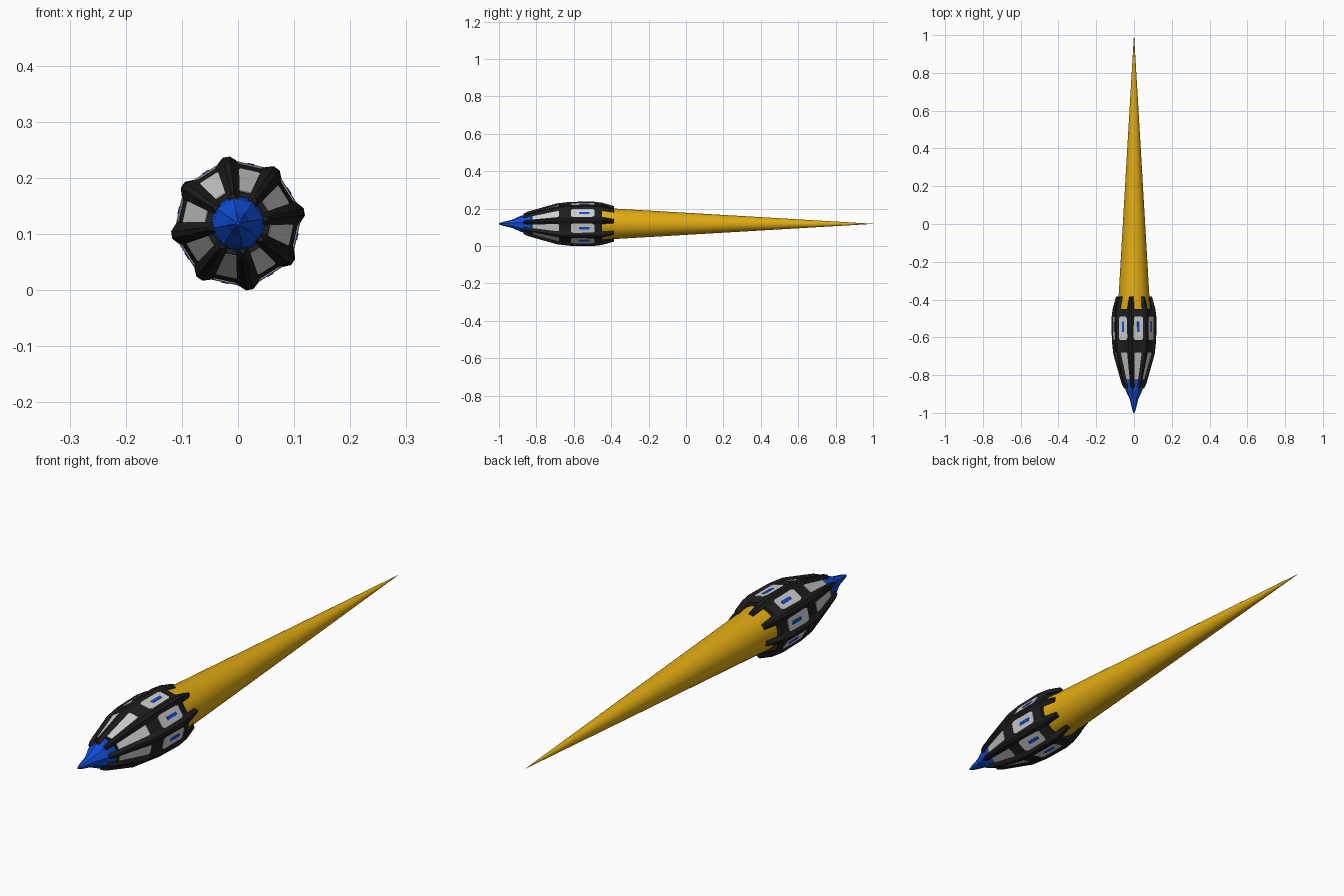
import bpy, bmesh, math
from mathutils import Vector

if "Cube" in bpy.data.objects:
    bpy.data.objects.remove(bpy.data.objects["Cube"])

AXIS_Z = 0.119
SIDES = 8
RIB_ANGLES = [math.radians(10 + 45 * k) for k in range(SIDES)]
PANEL_ANGLES = [a + math.radians(22.5) for a in RIB_ANGLES]


def material(name, colour):
    m = bpy.data.materials.new(name)
    m.use_nodes = True
    m.diffuse_color = (*colour, 1)
    m.node_tree.nodes["Principled BSDF"].inputs["Base Color"].default_value = (*colour, 1)
    return m


black = material("black", (0.013, 0.013, 0.013))
white = material("light grey", (0.62, 0.62, 0.62))
blue = material("blue", (0.005, 0.075, 0.68))
gold = material("gold", (0.75, 0.41, 0.006))


def place(angle, y, radial, tangent=0):
    """Point around the long axis, given by distance out and sideways offset."""
    c, s = math.cos(angle), math.sin(angle)
    return Vector((c * radial - s * tangent, y, AXIS_Z + s * radial + c * tangent))


def finish(name, bm, mat, smooth=False):
    bmesh.ops.recalc_face_normals(bm, faces=bm.faces)
    mesh = bpy.data.meshes.new(name)
    bm.to_mesh(mesh)
    bm.free()
    mesh.materials.append(mat)
    ob = bpy.data.objects.new(name, mesh)
    bpy.context.collection.objects.link(ob)
    if smooth:
        for p in mesh.polygons:
            p.use_smooth = len(p.vertices) == 4
    return ob


def loft(bm, rings):
    """Skin a list of closed rings and cap both ends."""
    rows = [[bm.verts.new(p) for p in ring] for ring in rings]
    n = len(rows[0])
    for a, b in zip(rows, rows[1:]):
        for i in range(n):
            j = (i + 1) % n
            bm.faces.new((a[i], a[j], b[j], b[i]))
    bm.faces.new(rows[0])
    bm.faces.new(rows[-1])


def lathe(name, profile, angles, mat, smooth=False):
    bm = bmesh.new()
    loft(bm, [[place(a, y, r) for a in angles] for y, r in profile])
    return finish(name, bm, mat, smooth)


def plate(bm, angle, start, end, chamfer, low, high):
    """Flat panel with clipped corners; start and end are (y, radius, half width)."""
    (y0, r0, w0), (y1, r1, w1) = start, end
    outline = []
    for u, side in ((0, -1), (chamfer, -1), (1 - chamfer, -1), (1, -1),
                    (1, 1), (1 - chamfer, 1), (chamfer, 1), (0, 1)):
        w = (w0 + (w1 - w0) * u) * (0.75 if u in (0, 1) else 1)
        outline.append((y0 + (y1 - y0) * u, r0 + (r1 - r0) * u, w * side))
    loft(bm, [[place(angle, y, r + h, t) for y, r, t in outline] for h in (low, high)])


# Shell: eight-sided barrel, radii measured to the flats
flat = 1 / math.cos(math.pi / SIDES)
shell = [(-0.825, 0.056), (-0.68, 0.096), (-0.61, 0.105),
         (-0.49, 0.106), (-0.45, 0.099), (-0.45, 0.075)]
lathe("shell", [(y, r * flat) for y, r in shell], RIB_ANGLES, black)

# Nose: concave faceted point
nose = [(-1.0, 0.003), (-0.985, 0.009), (-0.93, 0.022), (-0.88, 0.045),
        (-0.84, 0.051), (-0.80, 0.052)]
lathe("nose", nose, RIB_ANGLES, blue)

# Tail flame: long smooth cone
round_angles = [2 * math.pi * k / 40 for k in range(40)]
lathe("tail_flame", [(-0.46, 0.086), (0.27, 0.0433), (1.0, 0.0004)],
      round_angles, gold, smooth=True)

# Ribs along the shell corners: (y, ridge radius, half width)
rib_path = [(-0.87, 0.054, 0.008), (-0.845, 0.066, 0.012), (-0.69, 0.110, 0.019),
            (-0.62, 0.118, 0.021), (-0.50, 0.120, 0.022), (-0.45, 0.114, 0.019),
            (-0.385, 0.096, 0.011)]
bm = bmesh.new()
for a in RIB_ANGLES:
    loft(bm, [[place(a, y, r - 0.014, -w), place(a, y, r, -w * 0.3),
               place(a, y, r, w * 0.3), place(a, y, r - 0.014, w),
               place(a, y, r - 0.02, 0)] for y, r, w in rib_path])
finish("ribs", bm, black)

# Light panels in two rows, and a blue bar on each rear panel
front_panels, rear_panels, bars = bmesh.new(), bmesh.new(), bmesh.new()
for a in PANEL_ANGLES:
    plate(front_panels, a, (-0.822, 0.0568, 0.013), (-0.68, 0.096, 0.022), 0.06, -0.002, 0.0015)
    plate(rear_panels, a, (-0.615, 0.1045, 0.026), (-0.49, 0.106, 0.026), 0.1, -0.002, 0.002)
    plate(bars, a, (-0.572, 0.105, 0.0065), (-0.515, 0.1057, 0.0065), 0.05, 0, 0.0035)
finish("front_panels", front_panels, white)
finish("rear_panels", rear_panels, white)
finish("panel_bars", bars, blue)
